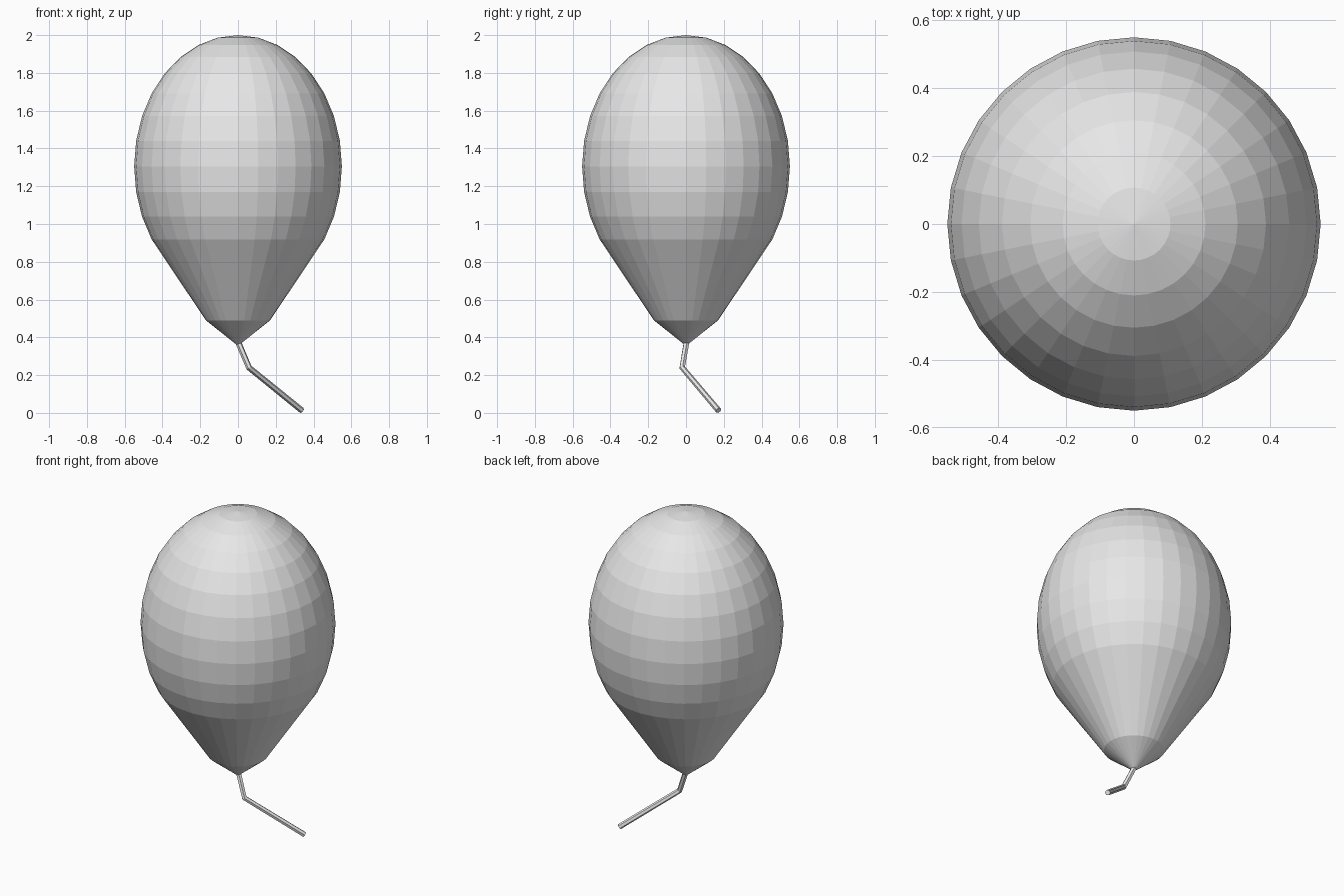
import bpy
import bmesh
from math import cos, sin, pi
from mathutils import Matrix

cube = bpy.data.objects.get("Cube")
if cube:
    bpy.data.objects.remove(cube, do_unlink=True)

SIDES = 32
RADIUS, HALF_HEIGHT, CENTRE_Z = 0.55, 0.695, 1.305

grey = bpy.data.materials.new("light_grey")
grey.use_nodes = True
grey.diffuse_color = (0.8, 0.8, 0.8, 1)
grey.node_tree.nodes["Principled BSDF"].inputs["Base Color"].default_value = (0.8, 0.8, 0.8, 1)

# Balloon profile: stretched sphere above, straight taper and pointed neck below
profile = [(0, CENTRE_Z + HALF_HEIGHT)]
for k in range(1, 12):
    a = k * pi / 16
    profile.append((RADIUS * sin(a), CENTRE_Z + HALF_HEIGHT * cos(a)))
profile += [(0.17, 0.49), (0, 0.355)]

# Balloon: profile turned around the vertical axis, flat shaded
bm = bmesh.new()
verts = [bm.verts.new((r, 0, z)) for r, z in profile]
edges = [bm.edges.new(pair) for pair in zip(verts, verts[1:])]
bmesh.ops.spin(bm, geom=verts + edges, cent=(0, 0, 0), axis=(0, 0, 1),
               angle=2 * pi, steps=SIDES)
bmesh.ops.remove_doubles(bm, verts=bm.verts, dist=0.001)
bmesh.ops.recalc_face_normals(bm, faces=bm.faces)
mesh = bpy.data.meshes.new("balloon")
bm.to_mesh(mesh)
bm.free()
mesh.materials.append(grey)
balloon = bpy.data.objects.new("balloon", mesh)
bpy.context.collection.objects.link(balloon)

# String: bent path with a thin hexagonal section, closed at both ends
path = [(0.003, 0.002, 0.37), (0.058, -0.02, 0.24), (0.338, 0.172, 0.013)]
curve = bpy.data.curves.new("string", "CURVE")
curve.dimensions = "3D"
curve.bevel_depth = 0.016
curve.bevel_resolution = 1
curve.use_fill_caps = True
spline = curve.splines.new("POLY")
spline.points.add(len(path) - 1)
for point, co in zip(spline.points, path):
    point.co = (*co, 1)
spline.use_smooth = False
curve.materials.append(grey)
string = bpy.data.objects.new("string", curve)
bpy.context.collection.objects.link(string)
bpy.context.view_layer.objects.active = string
string.select_set(True)
bpy.ops.object.convert(target="MESH")
